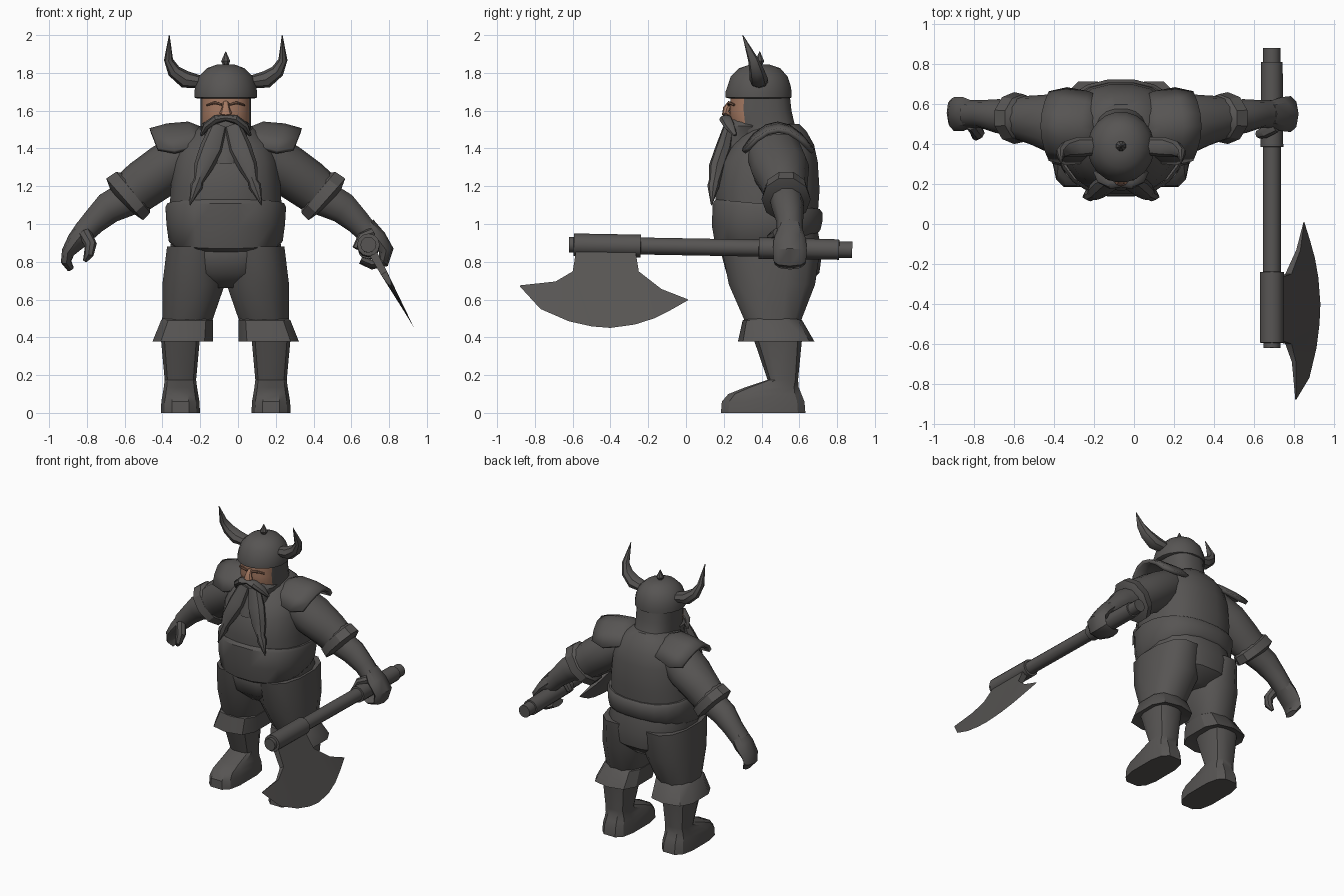
import bpy, bmesh, math
from mathutils import Vector

CX = -0.065  # body centre line; all x values below are relative to it


def material(name, rgb):
    m = bpy.data.materials.new(name)
    m.diffuse_color = (*rgb, 1)
    return m


GREY = material("dark_grey", (0.095, 0.09, 0.087))
SKIN = material("skin", (0.37, 0.19, 0.12))
BROW = material("brow_brown", (0.19, 0.10, 0.065))


def skin(name, rings, mat=GREY, mirror=False, closed=True, angle=40):
    """Bridge rows of points into a surface; closed rows also get end caps."""
    bm = bmesh.new()
    rows = [[bm.verts.new(p) for p in r] for r in rings]
    n = len(rows[0])
    for a, b in zip(rows, rows[1:]):
        for i in range(n if closed else n - 1):
            j = (i + 1) % n
            bm.faces.new((a[i], a[j], b[j], b[i]))
    if closed:
        bm.faces.new(rows[0])
        bm.faces.new(rows[-1])
    bmesh.ops.recalc_face_normals(bm, faces=bm.faces)
    me = bpy.data.meshes.new(name)
    bm.to_mesh(me)
    bm.free()
    ob = bpy.data.objects.new(name, me)
    bpy.context.collection.objects.link(ob)
    ob.location.x = CX
    me.materials.append(mat)
    bpy.ops.object.select_all(action='DESELECT')
    ob.select_set(True)
    bpy.context.view_layer.objects.active = ob
    bpy.ops.object.shade_smooth_by_angle(angle=math.radians(angle))
    if mirror:
        ob.modifiers.new("mirror", 'MIRROR').use_clip = False
    return ob


def loft(name, rings, n=16, p=2.4, **kw):
    """Stacked superellipses: (x, y_front, y_back, z, half_width, tilt)."""
    rows = []
    for x, y0, y1, z, rx, *tilt in rings:
        row = []
        for i in range(n):
            t = 2 * math.pi * (i + 0.5) / n
            c, s = (math.copysign(abs(f) ** (2 / p), f) for f in (math.cos(t), math.sin(t)))
            row.append((x + rx * c, (y0 + y1) / 2 + (y1 - y0) / 2 * s, z + (tilt[0] * s if tilt else 0)))
        rows.append(row)
    return skin(name, rows, **kw)


def tube(name, pts, n=10, ref=(0, 1, 0), **kw):
    """Tapering tube through (x, y, z, radius_along_ref, other_radius)."""
    P = [Vector(q[:3]) for q in pts]
    rows = []
    for k, q in enumerate(pts):
        t = (P[min(k + 1, len(P) - 1)] - P[max(k - 1, 0)]).normalized()
        u = Vector(ref)
        u = (u - t * u.dot(t)).normalized()
        v = t.cross(u)
        rows.append([P[k] + u * q[3] * math.cos(2 * math.pi * i / n)
                     + v * q[-1] * math.sin(2 * math.pi * i / n) for i in range(n)])
    return skin(name, rows, **kw)


# Torso, belly band and trousers
loft("chest", [(0, .16, .70, 1.05, .30), (0, .15, .71, 1.18, .295), (0, .18, .70, 1.33, .28),
               (0, .24, .68, 1.42, .25), (0, .31, .64, 1.49, .18), (0, .36, .60, 1.53, .12)], n=20)
loft("belly_band", [(0, .20, .69, .89, .28, .05), (0, .155, .715, .92, .305, .05),
                    (0, .135, .725, 1.0, .317, .015), (0, .137, .725, 1.085, .322, -.025),
                    (0, .155, .71, 1.105, .312, -.025)], n=20)
loft("hips", [(0, .22, .70, .97, .28), (0, .18, .725, .85, .305), (0, .21, .71, .74, .27),
              (0, .30, .62, .66, .10)], n=16)
loft("trouser_leg", [(.165, .18, .72, .88, .15), (.17, .22, .69, .68, .17),
                     (.205, .31, .61, .48, .135)], n=12, mirror=True)

# Boots with flared tops
loft("boot_cuff", [(.205, .32, .60, .50, .13), (.205, .30, .615, .49, .142),
                   (.228, .275, .68, .378, .165), (.23, .36, .61, .40, .10)], n=10, p=3, mirror=True, angle=30)
loft("boot", [(.24, .18, .637, 0, .106), (.24, .185, .632, .06, .103), (.24, .22, .615, .10, .096),
              (.24, .31, .60, .135, .09), (.24, .43, .595, .175, .085), (.24, .345, .62, .42, .108)],
     n=12, p=3.2, mirror=True, angle=30)

# Head with a face area coloured by position
head = loft("head", [(0, .34, .62, 1.40, .15), (0, .27, .60, 1.47, .138), (0, .235, .575, 1.535, .135),
                     (0, .23, .56, 1.60, .135), (0, .235, .55, 1.69, .135)], n=20, p=2.6)
head.data.materials.append(SKIN)
for f in head.data.polygons:
    if f.center.y < .32 and 1.53 < f.center.z < 1.68:
        f.material_index = 1
tube("nose", [(0, .235, 1.645, .012, .014), (0, .215, 1.61, .02, .022), (0, .21, 1.588, .022, .033),
              (0, .235, 1.572, .01, .02)], n=8, mat=SKIN)
tube("eyebrow", [(.02, .226, 1.632, .008, .008), (.06, .228, 1.642, .01, .009),
                 (.10, .255, 1.63, .006, .006)], n=6, mat=BROW, mirror=True)

# Beard, moustache and two braids
loft("beard", [(0, .228, .40, 1.555, .10), (0, .222, .42, 1.52, .137), (0, .21, .40, 1.46, .11),
               (0, .18, .36, 1.37, .11), (0, .165, .30, 1.32, .06)], n=14)
tube("moustache", [(0, .215, 1.562, .03, .016), (.05, .21, 1.555, .035, .024), (.10, .23, 1.52, .03, .022),
                   (.13, .26, 1.47, .01, .008)], n=8, mirror=True)
tube("braid", [(.035, .23, 1.52, .03, .045), (.075, .20, 1.40, .045, .062), (.12, .165, 1.30, .045, .05),
               (.145, .15, 1.225, .03, .026), (.155, .145, 1.20, .032, .034),
               (.19, .135, 1.10, .003, .003)], n=8, mirror=True)

# Horned helmet
loft("helmet", [(0, .225, .55, 1.665, .155), (0, .207, .562, 1.67, .168), (0, .207, .562, 1.70, .168),
                (0, .22, .555, 1.735, .162), (0, .235, .54, 1.78, .145), (0, .28, .50, 1.825, .10),
                (0, .34, .44, 1.845, .045)], n=20, p=2)
loft("helmet_spike", [(0, .378, .402, 1.835, .012), (0, .364, .416, 1.862, .026),
                      (0, .388, .392, 1.913, .002)], n=8, p=2)
tube("helmet_horn", [(.125, .39, 1.75, .045, .032), (.215, .385, 1.765, .05, .046),
                     (.275, .375, 1.81, .04, .036), (.303, .355, 1.87, .027, .024),
                     (.299, .30, 2.0, .002, .002)], n=8, mirror=True)

# Shoulder plates draped front to back
plate = [[(x - .04 * t * t, cy + w * t, top - drop * t * t) for t in (-1, -.7, -.35, 0, .35, .7, 1)]
         for x, cy, w, top, drop in ((.10, .48, .12, 1.49, .07), (.2, .485, .17, 1.53, .12),
                                     (.31, .49, .185, 1.52, .14), (.4, .49, .165, 1.495, .10))]
pad = skin("shoulder_plate", plate, closed=False, mirror=True)
sol = pad.modifiers.new("thickness", 'SOLIDIFY')
sol.thickness, sol.offset = .025, 0

# Arms with flared cuffs
tube("upper_arm", [(.20, .47, 1.37, .15, .13), (.32, .50, 1.29, .155, .135), (.435, .52, 1.21, .125, .13),
                   (.51, .53, 1.15, .11, .12)], n=12, mirror=True)
tube("arm_cuff", [(.475, .53, 1.18, .10, .12), (.49, .53, 1.168, .12, .148), (.535, .53, 1.13, .13, .155),
                  (.55, .53, 1.115, .09, .085)], n=10, mirror=True, angle=30)
tube("forearm", [(.51, .53, 1.14, .09, .10), (.62, .54, 1.085, .085, .088), (.70, .55, 1.01, .07, .07),
                 (.765, .55, .94, .07, .06)], n=10, mirror=True)

# Open hand on one side, fist around the shaft on the other
tube("open_hand", [(-.74, .55, .97, .065, .06), (-.79, .55, .91, .085, .052), (-.835, .55, .85, .085, .035),
                   (-.845, .555, .80, .075, .028), (-.82, .56, .76, .05, .018)], n=8)
tube("thumb", [(-.745, .50, .95, .035, .035), (-.715, .455, .89, .033, .033), (-.725, .445, .84, .028, .026),
               (-.745, .46, .805, .012, .012)], n=8)
tube("fist", [(.74, .55, .98, .065, .06), (.805, .55, .92, .085, .05), (.85, .55, .86, .09, .04),
              (.835, .55, .80, .085, .032), (.775, .55, .785, .08, .026), (.715, .55, .81, .065, .022)], n=8)
tube("fist_thumb", [(.77, .49, .95, .035, .03), (.72, .46, .93, .032, .025), (.69, .45, .87, .022, .02)], n=8)

# Axe shaft: plain rod with stepped collars, slightly tilted
AX, AZ = .755, .89
steps = [(-.62, .042), (-.595, .042), (-.594, .06), (-.24, .06), (-.239, .045), (.385, .045),
         (.386, .057), (.81, .054), (.811, .044), (.88, .044)]
tube("axe_shaft", [(AX, y, AZ - .018 * (y + .6), r, r) for y, r in steps], n=12, ref=(0, 0, 1))


# Axe blade: wedge sections hanging down and outwards
def blade_point(y, z, off=0):
    d = (AZ - z) / .87
    return (AX + .48 * d + .87 * off, y, z + .49 * off)


sections = [(-.88, .674, -.88, .67, .002), (-.69, .69, -.77, .55, .012), (-.60, .74, -.62, .485, .018),
            (-.58, .86, -.50, .458, .022), (-.42, .86, -.40, .45, .022), (-.27, .86, -.27, .468, .022),
            (-.25, .74, -.17, .50, .018), (-.13, .65, -.08, .545, .012), (.01, .60, .01, .596, .002)]
skin("axe_blade", [[blade_point(yt, zt, th), blade_point(ye, ze), blade_point(yt, zt, -th)]
                   for yt, zt, ye, ze, th in sections])
